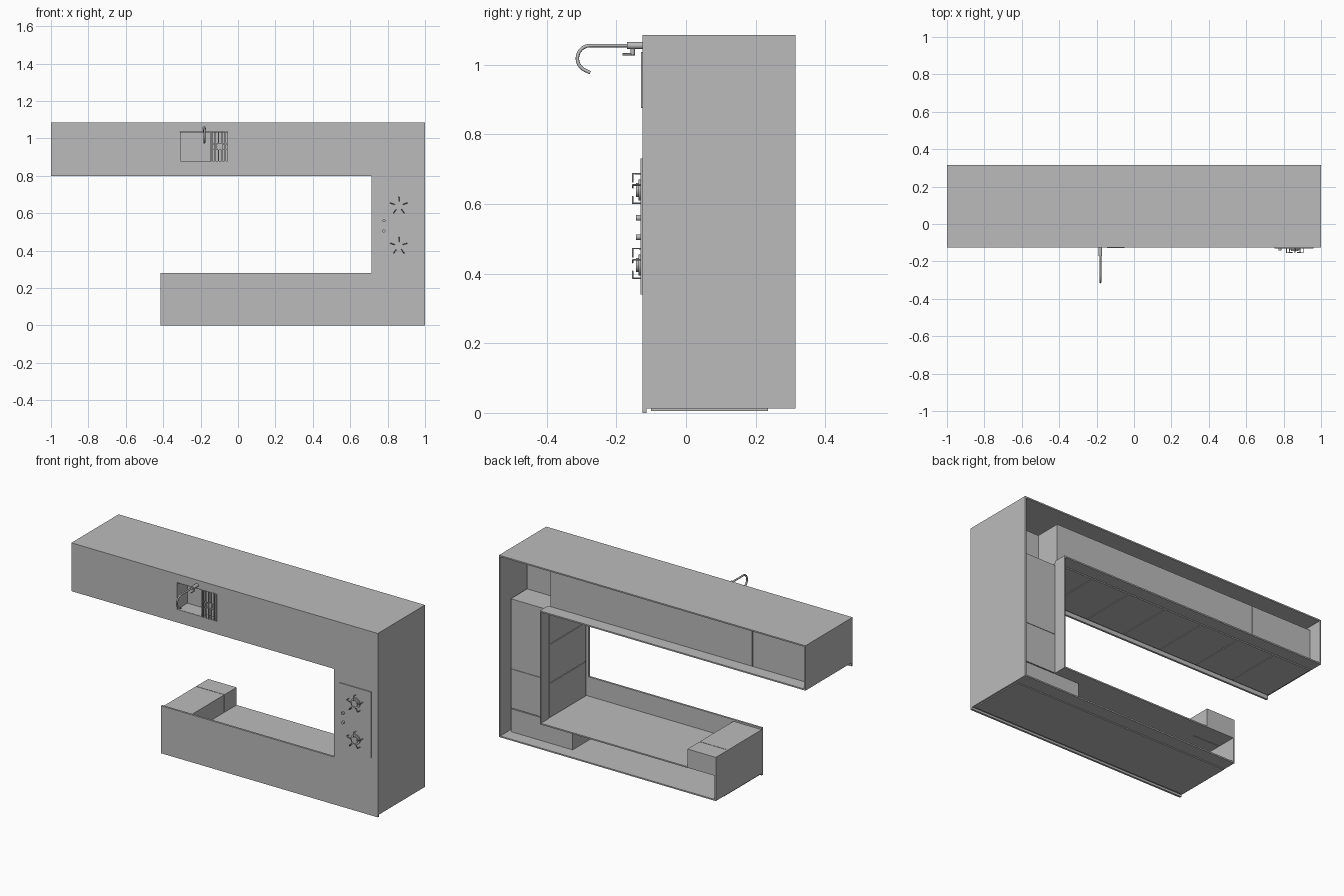
import bpy, bmesh, math
from mathutils import Vector

if "Cube" in bpy.data.objects:
    bpy.data.objects.remove(bpy.data.objects["Cube"], do_unlink=True)

grey = bpy.data.materials.new("plain grey")
grey.use_nodes = True
grey.diffuse_color = (0.5, 0.5, 0.5, 1)
grey.node_tree.nodes["Principled BSDF"].inputs["Base Color"].default_value = (0.5, 0.5, 0.5, 1)


def finish(name, bm):
    bmesh.ops.recalc_face_normals(bm, faces=bm.faces)
    me = bpy.data.meshes.new(name)
    bm.to_mesh(me)
    bm.free()
    me.materials.append(grey)
    ob = bpy.data.objects.new(name, me)
    bpy.context.collection.objects.link(ob)
    return ob


def box(name, x, y, z):
    """Box from (min, max) pairs on each axis."""
    bm = bmesh.new()
    bmesh.ops.create_cube(bm, size=1)
    for v in bm.verts:
        v.co = Vector([(a + b) / 2 + c * (b - a) for c, (a, b) in zip(v.co, (x, y, z))])
    return finish(name, bm)


def tube(name, pts, r, sides=4):
    """Round curve swept along points, turned into a mesh."""
    cu = bpy.data.curves.new(name, "CURVE")
    cu.dimensions = "3D"
    cu.bevel_depth = r
    cu.bevel_resolution = sides
    cu.use_fill_caps = True
    sp = cu.splines.new("POLY")
    sp.points.add(len(pts) - 1)
    for p, co in zip(sp.points, pts):
        p.co = (*co, 1)
    cu.materials.append(grey)
    ob = bpy.data.objects.new(name, cu)
    bpy.context.collection.objects.link(ob)
    return ob


def disc(name, x, z, r, y0, y1):
    """Cylinder standing on the worktop, axis along y."""
    bm = bmesh.new()
    bmesh.ops.create_cone(bm, cap_ends=True, segments=24, radius1=r, radius2=r, depth=y1 - y0)
    for v in bm.verts:
        v.co = Vector((x + v.co.x, (y0 + y1) / 2 + v.co.z, z + v.co.y))
    ob = finish(name, bm)
    for f in ob.data.polygons:
        f.use_smooth = len(f.vertices) == 4
    return ob


FRONT, UNDER, FLOOR, BASE = -0.125, -0.113, 0.315, 0.237

# U-shaped worktop, extruded from its outline, with a sink opening
bm = bmesh.new()
outline = [(-1, 0.80), (0.715, 0.80), (0.715, 0.28), (-0.415, 0.28),
           (-0.415, 0), (1, 0), (1, 1.085), (-1, 1.085)]
face = bm.faces.new([bm.verts.new((x, FRONT, z)) for x, z in outline])
ext = bmesh.ops.extrude_face_region(bm, geom=[face])
for v in ext["geom"]:
    if isinstance(v, bmesh.types.BMVert):
        v.co.y = UNDER
worktop = finish("worktop", bm)
cutter = box("sink_cutter", (-0.31, -0.05), (-0.2, 0.0), (0.876, 1.036))
cutter.hide_render = True
cutter.hide_viewport = True
cutter.display_type = "WIRE"
mod = worktop.modifiers.new("sink opening", "BOOLEAN")
mod.object = cutter
mod.solver = "EXACT"

# Outer wall panels, reaching down to the floor
T = 0.008
box("upper_back_panel", (-1, 1), (UNDER, FLOOR), (1.085 - T, 1.085))
box("side_back_panel", (1 - T, 1), (UNDER, FLOOR), (0.012, 1.085 - T))
box("lower_back_panel", (-0.415, 1 - T), (UNDER, FLOOR), (0.012, 0.012 + T))
box("lower_back_cladding", (-0.41, 0.99), (-0.10, 0.235), (0.006, 0.012))
box("upper_end_panel", (-1, -1 + T), (UNDER, FLOOR), (0.82, 1.085 - T))
box("lower_end_panel", (-0.415, -0.415 + T), (UNDER, FLOOR), (0.012 + T, 0.27))

# Plinths between cabinets and floor, and fronts above them
P0 = BASE + 0.002
box("upper_plinth", (-1 + T, 0.726), (P0, FLOOR), (0.82, 0.828))
box("side_plinth", (0.726, 0.734), (P0, FLOOR), (0.166, 0.828))
box("lower_front", (-0.23, 0.734), (UNDER, FLOOR), (0.158, 0.166))
n = 7
step = (0.726 + 0.992) / n
for i in range(n):
    x0 = -0.992 + i * step
    box(f"upper_door_{i + 1}", (x0 + 0.002, x0 + step - 0.002), (-0.10, BASE), (0.815, 0.824))
for i, (z0, z1) in enumerate([(0.17, 0.37), (0.374, 0.60), (0.604, 0.815)]):
    box(f"side_door_{i + 1}", (0.724, 0.733), (-0.10, BASE), (z0, z1))

# Cabinet bodies; the upper one is built round the sink
box("upper_cabinet_left", (-0.046, 0.718), (UNDER, BASE), (0.824, 1.055))
box("upper_cabinet_right", (-0.99, -0.602), (UNDER, BASE), (0.824, 1.055))
box("upper_cabinet_middle", (-0.598, -0.314), (UNDER, BASE), (0.824, 1.055))
box("sink_cabinet", (-0.314, -0.046), (0.0, BASE), (0.824, 1.055))
box("sink_cabinet_front", (-0.314, -0.046), (UNDER, 0.0), (0.824, 0.872))
box("sink_cabinet_back", (-0.314, -0.046), (UNDER, 0.0), (1.04, 1.055))
box("corner_filler", (0.718, 0.978), (UNDER, 0.085), (0.804, 1.055))
box("side_cabinet_upper", (0.733, 0.978), (UNDER, BASE), (0.392, 0.804))
box("side_cabinet_lower", (0.733, 0.978), (UNDER, BASE), (0.16, 0.39))
box("lower_corner_cabinet", (0.574, 0.978), (UNDER, BASE), (0.02, 0.155))
box("end_cabinet", (-0.407, -0.23), (UNDER, 0.20), (0.16, 0.27))
box("end_cabinet_plinth", (-0.407, -0.23), (0.203, FLOOR), (0.16, 0.27))

# Sink basins: open trays below the worktop
def basin(name, x0, x1, z0, z1, floor):
    bm = bmesh.new()
    bmesh.ops.create_cube(bm, size=1)
    for v in bm.verts:
        v.co = Vector((x0 if v.co.x < 0 else x1, FRONT if v.co.y < 0 else floor,
                       z0 if v.co.z < 0 else z1))
    lid = min(bm.faces, key=lambda f: f.calc_center_median().y)
    bmesh.ops.delete(bm, geom=[lid], context="FACES_ONLY")
    ob = finish(name, bm)
    m = ob.modifiers.new("thickness", "SOLIDIFY")
    m.thickness = 0.002


basin("main_basin", -0.309, -0.148, 0.877, 1.035, -0.03)
basin("drainer_basin", -0.144, -0.051, 0.877, 1.035, -0.09)
disc("basin_drain", -0.18, 0.955, 0.025, -0.036, -0.03)
for x in (-0.14, -0.122, -0.104, -0.086, -0.068, -0.054):
    box("drainer_bar", (x - 0.003, x + 0.003), (-0.129, -0.123), (0.875, 1.037))
for z in (0.94, 0.97):
    box("drainer_cross_bar", (-0.145, -0.05), (-0.128, -0.124), (z - 0.002, z + 0.002))
disc("drainer_waste", -0.098, 0.955, 0.018, -0.126, -0.12)

# Tap: thick base, hooked spout and small lever
TX, TZ = -0.18, 1.055
disc("tap_base", TX, TZ, 0.010, -0.17, FRONT)
path = [(TX, -0.16, TZ)]
for i in range(19):
    a = math.radians(90 + i * 155 / 18)
    path.append((TX, -0.275 + 0.037 * math.cos(a), TZ - 0.037 + 0.037 * math.sin(a)))
path.append((TX, -0.275, 0.977))
tube("tap_spout", path, 0.005)
tube("tap_lever_stem", [(TX, -0.153, TZ), (TX, -0.153, 1.03)], 0.006)
tube("tap_lever", [(TX, -0.182, 1.03), (TX, -0.147, 1.03)], 0.003)

# Hob: plate, two burners with pan supports, two knobs
box("hob_plate", (0.752, 0.96), (-0.130, FRONT), (0.34, 0.73))
for k, z in enumerate((0.425, 0.64)):
    disc(f"burner_ring_{k + 1}", 0.86, z, 0.030, -0.137, -0.13)
    disc(f"burner_cap_{k + 1}", 0.86, z, 0.020, -0.144, -0.137)
    for j in range(5):
        a = math.radians(90 + 72 * j)
        arm = [(0.86 + r * math.cos(a), y, z + r * math.sin(a))
               for r, y in ((0.047, -0.13), (0.047, -0.153), (0.022, -0.153))]
        tube("pan_support", arm, 0.0025, 1)
for z in (0.505, 0.56):
    disc("hob_knob", 0.78, z, 0.008, -0.143, -0.13)
